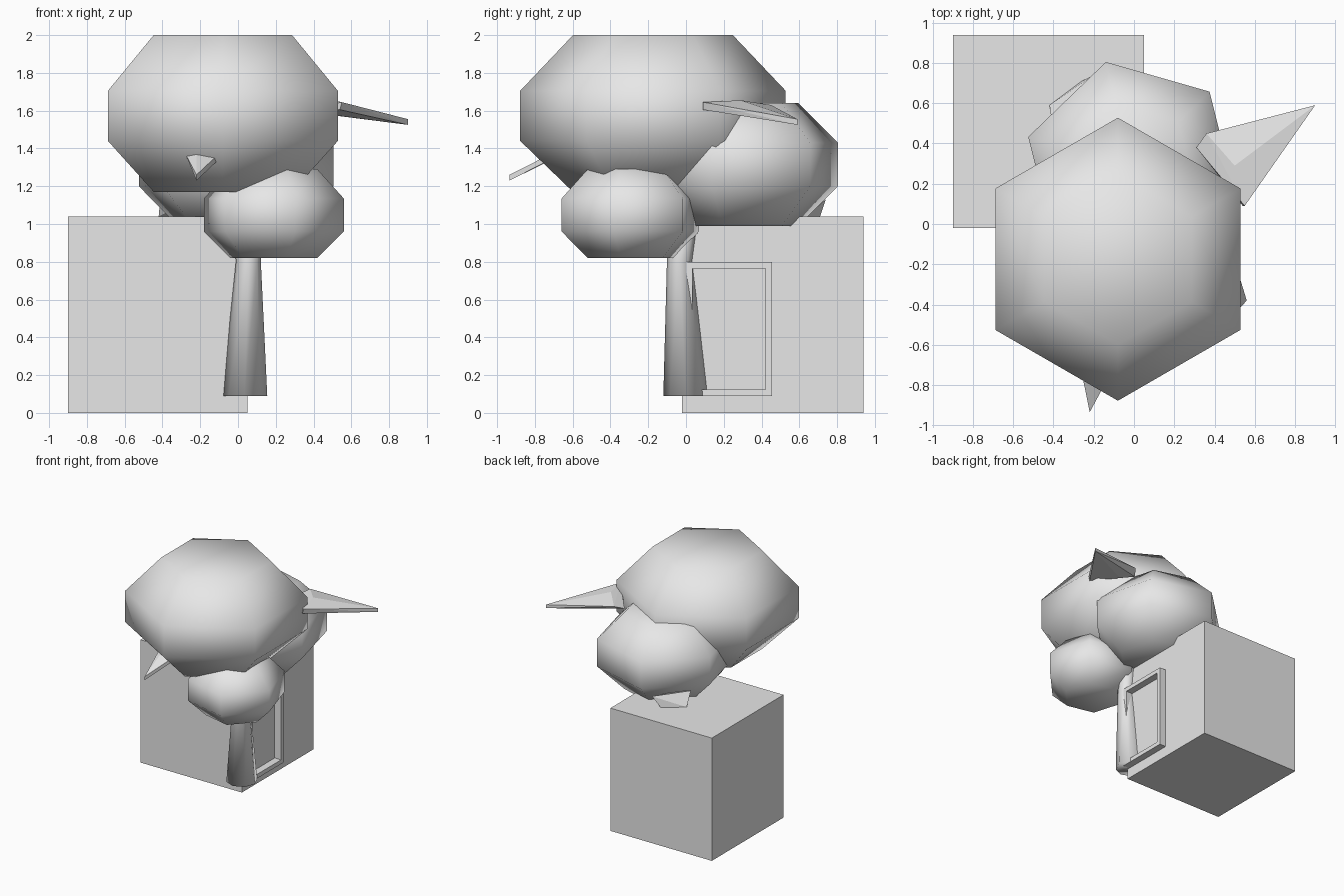
import bpy, bmesh
from math import sin, cos, radians, tau
from mathutils import Vector

cube = bpy.data.objects.get("Cube")
if cube:
    bpy.data.objects.remove(cube, do_unlink=True)

grey = bpy.data.materials.new("plain grey")
grey.use_nodes = True
grey.diffuse_color = (0.8, 0.8, 0.8, 1)
grey.node_tree.nodes["Principled BSDF"].inputs["Base Color"].default_value = (0.8, 0.8, 0.8, 1)


def finish(bm, name, smooth=False):
    bmesh.ops.recalc_face_normals(bm, faces=bm.faces[:])
    for f in bm.faces:
        f.smooth = smooth
    me = bpy.data.meshes.new(name)
    bm.to_mesh(me)
    bm.free()
    me.materials.append(grey)
    ob = bpy.data.objects.new(name, me)
    bpy.context.collection.objects.link(ob)
    return ob


def loft(name, rings, sides, turn=0):
    """Skin rings given as (x, y, z, radius), closed with caps."""
    bm = bmesh.new()
    loops = []
    for x, y, z, r in rings:
        angles = [radians(turn) + tau * i / sides for i in range(sides)]
        loops.append([bm.verts.new((x + r * cos(a), y + r * sin(a), z)) for a in angles])
    for low, high in zip(loops, loops[1:]):
        for i in range(sides):
            j = (i + 1) % sides
            bm.faces.new((low[i], low[j], high[j], high[i]))
    bm.faces.new(loops[0][::-1])
    bm.faces.new(loops[-1])
    return finish(bm, name, smooth=True)


def foliage(name, x, y, radius, cap, heights, turn):
    radii = (cap, radius, radius, cap)
    return loft(name, [(x, y, z, r) for z, r in zip(heights, radii)], 6, turn)


def box(bm, low, high):
    low, high = Vector(low), Vector(high)
    made = bmesh.ops.create_cube(bm, size=1)["verts"]
    for v in made:
        v.co = (low + high) / 2 + v.co * (high - low)


def leaf(name, points):
    bm = bmesh.new()
    for p in points:
        bm.verts.new(p)
    out = bmesh.ops.convex_hull(bm, input=bm.verts[:])
    spare = [v for v in bm.verts if not v.link_faces]
    bmesh.ops.delete(bm, geom=spare, context="VERTS")
    return finish(bm, name)


# House block
bm = bmesh.new()
box(bm, (-0.9, -0.02, 0), (0.05, 0.94, 1.04))
finish(bm, "house_block")

# Raised door frame on the left wall
bm = bmesh.new()
for y0, y1, z0, z1 in ((0, 0.455, 0.765, 0.8), (0, 0.455, 0.09, 0.125),
                       (0, 0.035, 0.125, 0.765), (0.42, 0.455, 0.125, 0.765)):
    box(bm, (0.04, y0, z0), (0.11, y1, z1))
finish(bm, "door_frame")

# Tree trunk, narrowing and then spreading into the crown
loft("trunk", [(0.035, 0, 0.09, 0.12), (0.055, -0.035, 0.8, 0.066),
               (0.06, -0.01, 1.2, 0.095)], 8)

# Three clumps of foliage
foliage("large_foliage", -0.08, -0.175, 0.703, 0.423, (1.17, 1.44, 1.705, 2.0), 30)
foliage("small_foliage", 0.19, -0.295, 0.38, 0.236, (0.82, 0.96, 1.135, 1.29), -13)
foliage("back_foliage", -0.01, 0.285, 0.536, 0.32, (0.99, 1.2, 1.43, 1.64), 44)

# Pointed leaves poking out of the foliage
leaf("side_leaf", [(0.31, 0.38, 1.6), (0.36, 0.45, 1.63), (0.5, 0.29, 1.655),
                   (0.55, 0.09, 1.645), (0.54, 0.09, 1.605), (0.4, 0.3, 1.59),
                   (0.9, 0.59, 1.555), (0.9, 0.59, 1.525)])
leaf("front_leaf", [(-0.22, -0.935, 1.26), (-0.22, -0.935, 1.23), (-0.28, -0.64, 1.375),
                    (-0.22, -0.6, 1.43), (-0.05, -0.62, 1.42), (-0.05, -0.62, 1.39)])
leaf("back_leaf", [(-0.42, 0.59, 1.04), (-0.26, 0.68, 1.04), (-0.18, 0.64, 1.04),
                   (-0.41, 0.52, 1.15), (-0.2, 0.74, 1.13), (-0.3, 0.45, 1.1),
                   (-0.32, 0.68, 0.95)])
